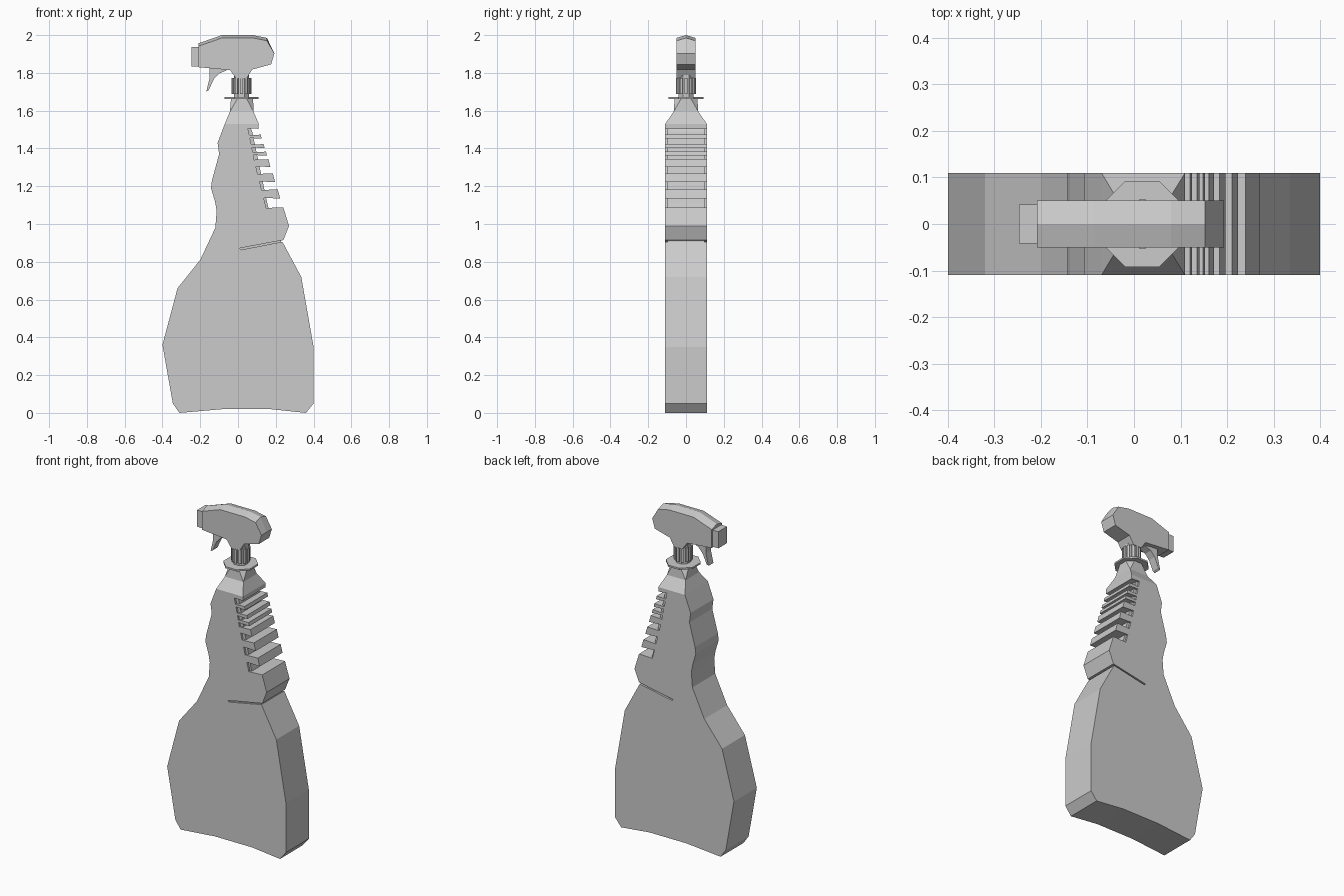
import bpy, bmesh
from math import cos, sin, pi


def loft(name, rings):
    """Skin matching rings of 3D points and cap both ends."""
    bm = bmesh.new()
    vs = [[bm.verts.new(p) for p in r] for r in rings]
    n = len(vs[0])
    for a, b in zip(vs, vs[1:]):
        for i in range(n):
            j = (i + 1) % n
            bm.faces.new((a[i], a[j], b[j], b[i]))
    bm.faces.new(vs[0][::-1])
    bm.faces.new(vs[-1])
    bmesh.ops.remove_doubles(bm, verts=bm.verts, dist=1e-5)
    bmesh.ops.recalc_face_normals(bm, faces=bm.faces)
    me = bpy.data.meshes.new(name)
    bm.to_mesh(me)
    bm.free()
    ob = bpy.data.objects.new(name, me)
    bpy.context.collection.objects.link(ob)
    return ob


def prism(name, pts, half):
    """Extrude an (x, z) profile along y."""
    return loft(name, [[(x, y, z) for x, z in pts] for y in (-half, half)])


def chamfered(x0, x1, hy, c, z):
    """Rectangle with cut corners at height z."""
    return [(x0 + c, -hy, z), (x1 - c, -hy, z), (x1, -hy + c, z), (x1, hy - c, z),
            (x1 - c, hy, z), (x0 + c, hy, z), (x0, hy - c, z), (x0, -hy + c, z)]


def grip_x(z):
    """Sloping outer edge of the ribbed back of the handle."""
    return 0.108 + (1.51 - z) * 0.31


# Bottle body: left side going up, notched grip going down, then the seam slit
left = [(-0.08, 0.02), (-0.31, 0), (-0.345, 0.05), (-0.40, 0.36), (-0.32, 0.66),
        (-0.20, 0.81), (-0.12, 0.98), (-0.113, 1.07), (-0.122, 1.12), (-0.143, 1.19),
        (-0.138, 1.23), (-0.10, 1.37), (-0.108, 1.43), (-0.07, 1.53)]
notches = [(1.507, 1.47), (1.455, 1.42), (1.405, 1.38), (1.365, 1.34),
           (1.305, 1.265), (1.225, 1.18), (1.138, 1.085)]
grip = [(0.11, 1.53)]
for i, (top, bottom) in enumerate(notches):
    depth = 0.057 + 0.005 * i
    grip += [(grip_x(top), top - 0.003), (grip_x(top) - depth, top),
             (grip_x(bottom) - depth - 0.003, bottom), (grip_x(bottom), bottom + 0.003)]
lower = [(0.27, 0.99), (0.24, 0.915), (0.01, 0.872), (0.015, 0.863), (0.235, 0.906),
         (0.335, 0.72), (0.40, 0.35), (0.40, 0.05), (0.36, 0), (0.17, 0.02)]
prism("bottle_body", left + grip + lower, 0.11)

# Slightly narrower core that forms the floor of the notches and the slit
prism("bottle_core", [(0, 0.84), (0.228, 0.885), (0.228, 0.94), (0.165, 1.07),
                      (0.155, 1.11), (0.075, 1.49), (0.06, 1.52), (0, 1.52)], 0.098)

# Shoulder and neck, from rectangle to octagon
loft("bottle_neck", [chamfered(-0.07, 0.11, 0.11, 0, 1.53),
                     chamfered(-0.043, 0.082, 0.065, 0, 1.595),
                     chamfered(-0.037, 0.08, 0.06, 0.035, 1.665)])

# Octagonal flange, short stem and ribbed collar
CX = 0.018
loft("neck_flange", [chamfered(CX - 0.09, CX + 0.09, 0.092, 0.053, z) for z in (1.662, 1.672)])
loft("collar_stem", [chamfered(CX - 0.04, CX + 0.04, 0.04, 0.023, z) for z in (1.67, 1.79)])
ribs = 12
gear = []
for k in range(ribs):
    for f, r in ((-0.28, 0.053), (0.28, 0.053), (0.32, 0.044), (0.68, 0.044)):
        a = 2 * pi * (k + f) / ribs
        gear.append((CX + r * cos(a), r * sin(a)))
loft("ribbed_collar", [[(x, y, z) for x, y in gear] for z in (1.687, 1.772)])

# Sprayer head with a raised centre ridge along the top
head = [(-0.208, 1.942, 1), (-0.085, 1.985, 1), (0.08, 1.985, 1), (0.153, 1.97, 1),
        (0.193, 1.903, 0), (0.175, 1.845, 0), (0.075, 1.818, 0), (0.045, 1.77, 0),
        (-0.01, 1.77, 0), (-0.042, 1.815, 0), (-0.208, 1.83, 0)]
loft("sprayer_head", [[(x, y, z + up * lift) for x, z, up in head]
                      for y, lift in ((-0.05, 0), (0, 0.015), (0.05, 0))])

# Nozzle and trigger
prism("nozzle", [(-0.247, 1.835), (-0.2, 1.835), (-0.2, 1.936), (-0.247, 1.936)], 0.042)
prism("trigger", [(-0.15, 1.835), (-0.15, 1.775), (-0.168, 1.70), (-0.155, 1.708),
                  (-0.128, 1.767), (-0.10, 1.797), (-0.06, 1.813), (-0.06, 1.835)], 0.024)
